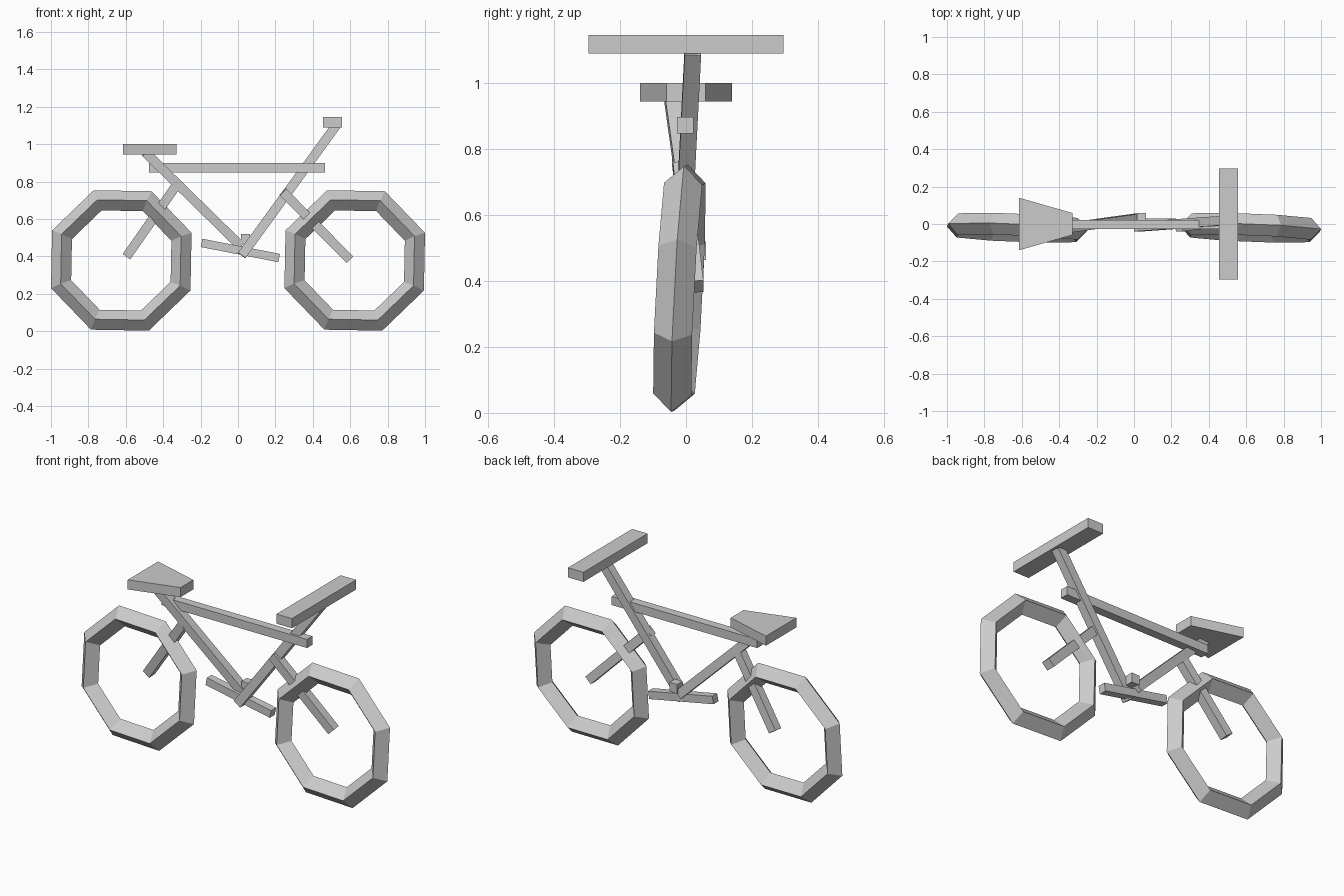
import bpy, bmesh
from math import radians
from mathutils import Vector, Matrix

if "Cube" in bpy.data.objects:
    bpy.data.objects.remove(bpy.data.objects["Cube"])


def rot(deg, axis):
    return Matrix.Rotation(radians(deg), 4, axis)


def box(name, size, matrix, taper=1.0):
    """Box with its +x end narrowed in y by the taper factor."""
    bm = bmesh.new()
    bmesh.ops.create_cube(bm, size=1)
    for v in bm.verts:
        if v.co.x > 0:
            v.co.y *= taper
    bmesh.ops.scale(bm, vec=size, verts=bm.verts)
    bm.transform(matrix)
    mesh = bpy.data.meshes.new(name)
    bm.to_mesh(mesh)
    bm.free()
    obj = bpy.data.objects.new(name, mesh)
    bpy.context.collection.objects.link(obj)
    return obj


def bar(name, p, q, w=0.05):
    """Square bar running from p to q."""
    p, q = Vector(p), Vector(q)
    d = (q - p).normalized()
    up = d.cross(Vector((0, 1, 0))).normalized()
    side = up.cross(d)
    m = Matrix((d, side, up)).transposed().to_4x4()
    m.translation = (p + q) / 2
    return box(name, ((q - p).length, w, w), m)


# Octagonal wheels with a diamond rim section, leaning slightly
for name, x in (("rear_wheel", -0.624), ("front_wheel", 0.624)):
    bpy.ops.mesh.primitive_torus_add(major_segments=8, minor_segments=4,
                                     major_radius=0.346, minor_radius=0.058)
    wheel = bpy.context.object
    wheel.name = name
    wheel.matrix_world = (Matrix.Translation((x, -0.02, 0.378)) @ rot(-2.2, 'Z')
                          @ rot(-3, 'X') @ rot(1, 'Y') @ rot(90, 'X') @ rot(22.5, 'Z'))

# Frame bars
bar("top_tube", (-0.475, -0.003, 0.873), (0.465, -0.003, 0.873))
bar("seat_tube", (-0.495, -0.04, 0.955), (0.015, 0.03, 0.455))
bar("steering_tube", (0.02, -0.015, 0.405), (0.525, 0.021, 1.1))
bar("rear_stay", (-0.595, 0.028, 0.4), (-0.335, -0.018, 0.772))
bar("front_fork", (0.24, -0.015, 0.745), (0.597, 0.028, 0.383))

# Pedal crank and its hub
bar("crank", (-0.195, 0.008, 0.472), (0.22, 0.008, 0.391), 0.045)
box("crank_hub", (0.05, 0.05, 0.055), Matrix.Translation((0.04, 0.035, 0.492)))

# Saddle and handlebar
box("saddle", (0.284, 0.28, 0.056), Matrix.Translation((-0.472, 0, 0.972)), taper=0.42)
box("handlebar", (0.1, 0.592, 0.056), Matrix.Translation((0.505, 0, 1.118)))
